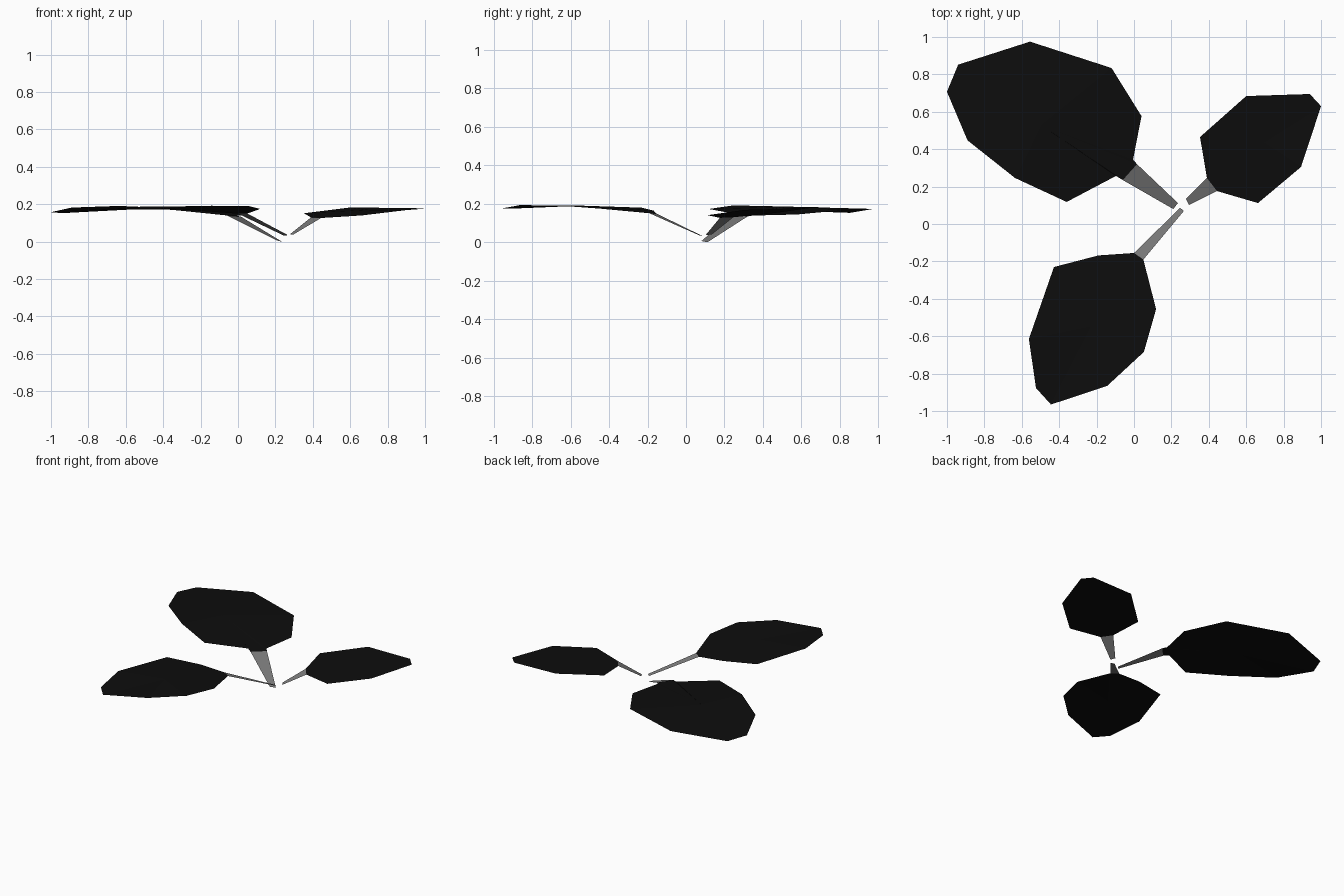
import bpy, bmesh
from mathutils import Vector

cube = bpy.data.objects.get("Cube")
if cube:
    bpy.data.objects.remove(cube, do_unlink=True)


def material(name, value):
    mat = bpy.data.materials.new(name)
    mat.use_nodes = True
    colour = (value, value, value, 1)
    mat.diffuse_color = colour
    mat.node_tree.nodes["Principled BSDF"].inputs["Base Color"].default_value = colour
    return mat


BLACK = material("leaf black", 0.004)
GREY = material("stem grey", 0.2)


def make_object(name, mat, build):
    mesh = bpy.data.meshes.new(name)
    bm = bmesh.new()
    build(bm)
    # Thin sheets all face upward
    for face in bm.faces:
        face.normal_update()
        if face.normal.z < 0:
            face.normal_flip()
    bm.to_mesh(mesh)
    bm.free()
    mesh.materials.append(mat)
    obj = bpy.data.objects.new(name, mesh)
    bpy.context.scene.collection.objects.link(obj)
    return obj


def make_leaf(name, outline, tip, arch, tilt, stem_end):
    """Arched leaf blade; its outline starts and ends at the stem joint."""
    points = [Vector(p) for p in outline]
    base = (points[0] + points[-1]) / 2
    axis = Vector(tip) - base
    length = axis.length
    axis.normalize()
    side = Vector((-axis.y, axis.x))
    low, crown, end = arch

    def lift(p):
        # Curve along the midrib plus a sideways tilt
        t = (p - base).dot(axis) / length
        z = low * (1 - t) ** 2 + 2 * crown * t * (1 - t) + end * t * t
        return Vector((p.x, p.y, z + tilt * (p - base).dot(side)))

    def blade(bm):
        rim = [bm.verts.new(lift(p)) for p in points]
        middle = bm.verts.new(lift(base + axis * length / 2))
        for a, b in zip(rim, rim[1:] + rim[:1]):
            bm.faces.new((a, b, middle))

    def strip(bm):
        corners = [lift(points[0]), lift(points[-1])] + [Vector(p) for p in stem_end]
        bm.faces.new([bm.verts.new(c) for c in corners])

    make_object(name + "_leaf", BLACK, blade)
    make_object(name + "_stem", GREY, strip)


# Large leaf, back right
make_leaf(
    "large",
    [(0.016, 0.32), (-0.005, 0.345), (0.04, 0.577), (-0.12, 0.834),
     (-0.556, 0.975), (-0.94, 0.852), (-1, 0.707), (-0.89, 0.447),
     (-0.636, 0.246), (-0.36, 0.118), (-0.096, 0.257), (-0.06, 0.235)],
    tip=(-0.97, 0.78), arch=(0.137, 0.224, 0.155), tilt=0.02,
    stem_end=[(0.21, 0.08, 0.006), (0.235, 0.112, 0)],
)

# Small leaf, back left
make_leaf(
    "small",
    [(0.39, 0.246), (0.353, 0.465), (0.6, 0.684), (0.94, 0.695),
     (1, 0.63), (0.893, 0.305), (0.663, 0.112), (0.444, 0.176)],
    tip=(0.97, 0.66), arch=(0.128, 0.188, 0.178), tilt=0.03,
    stem_end=[(0.294, 0.102, 0.037), (0.278, 0.134, 0.04)],
)

# Medium leaf, front
make_leaf(
    "front",
    [(0.05, -0.19), (0.118, -0.455), (0.053, -0.684), (-0.144, -0.866),
     (-0.444, -0.965), (-0.524, -0.877), (-0.562, -0.615), (-0.428, -0.23),
     (-0.19, -0.168), (0, -0.155)],
    tip=(-0.48, -0.92), arch=(0.15, 0.2175, 0.175), tilt=0.01,
    stem_end=[(0.246, 0.086, 0.032), (0.267, 0.07, 0.035)],
)
